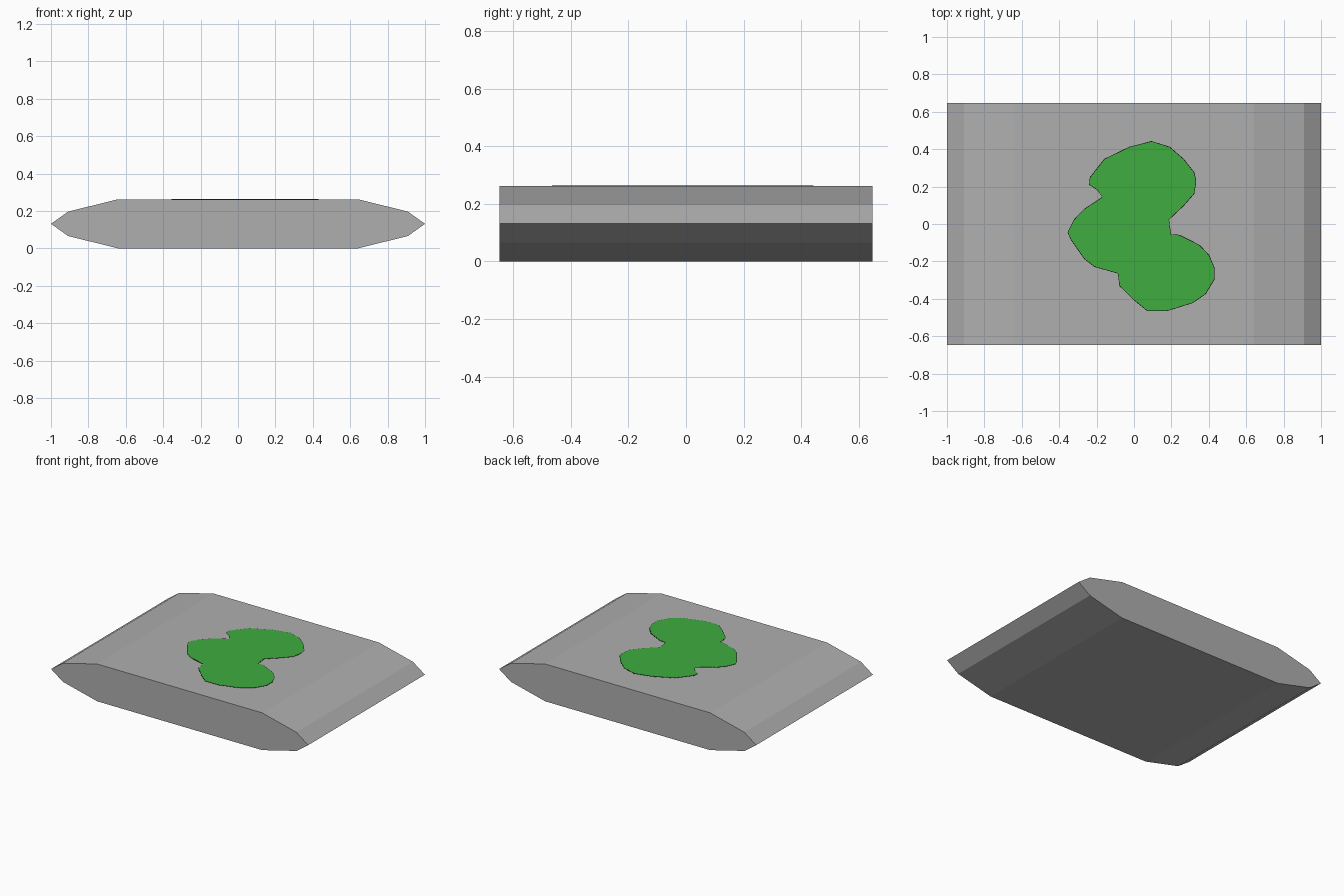
import bpy, bmesh
from mathutils import Vector

if "Cube" in bpy.data.objects:
    bpy.data.objects.remove(bpy.data.objects["Cube"])

DEPTH = 0.648   # half depth in y
TOP = 0.262     # height of the slab


def material(name, rgb):
    m = bpy.data.materials.new(name)
    m.diffuse_color = (*rgb, 1)
    m.use_nodes = True
    m.node_tree.nodes["Principled BSDF"].inputs["Base Color"].default_value = m.diffuse_color
    return m


def prism(name, base, offset, mat):
    """Extrude a closed polygon along an offset vector."""
    bm = bmesh.new()
    face = bm.faces.new([bm.verts.new(p) for p in base])
    res = bmesh.ops.extrude_face_region(bm, geom=[face], use_keep_orig=True)
    moved = [v for v in res["geom"] if isinstance(v, bmesh.types.BMVert)]
    bmesh.ops.translate(bm, vec=offset, verts=moved)
    bmesh.ops.recalc_face_normals(bm, faces=bm.faces)
    mesh = bpy.data.meshes.new(name)
    bm.to_mesh(mesh)
    bm.free()
    mesh.materials.append(mat)
    obj = bpy.data.objects.new(name, mesh)
    bpy.context.collection.objects.link(obj)
    return obj


def grow(points, d):
    """Push a clockwise outline outwards by d."""
    out = []
    for i, p in enumerate(points):
        t = (points[(i + 1) % len(points)] - points[i - 1]).normalized()
        out.append(p + Vector((-t.y, t.x)) * d)
    return out


grey = material("grey", (0.43, 0.43, 0.43))
green = material("green", (0.05, 0.42, 0.05))
black = material("black", (0.0, 0.0, 0.0))

# Slab: flattened ten-sided profile, mirrored in x and z
quarter = [(1.0, 0.0), (0.908, 0.0655), (0.642, 0.131)]
right = [(x, -z) for x, z in quarter[:0:-1]] + quarter
profile = right + [(-x, z) for x, z in right[::-1]]
prism("slab", [(x, -DEPTH, z + TOP / 2) for x, z in profile], (0, 2 * DEPTH, 0), grey)

# Blotch outline seen from above, clockwise
outline = [Vector(p) for p in [
    (0.094, 0.44), (0.19, 0.41), (0.265, 0.345), (0.32, 0.275), (0.33, 0.23),
    (0.32, 0.163), (0.265, 0.1), (0.185, 0.024), (0.195, -0.056), (0.243, -0.061),
    (0.35, -0.115), (0.4, -0.168), (0.427, -0.233), (0.427, -0.297), (0.382, -0.372),
    (0.313, -0.42), (0.174, -0.463), (0.072, -0.463), (0.0, -0.404), (-0.075, -0.33),
    (-0.085, -0.262), (-0.21, -0.227), (-0.265, -0.184), (-0.335, -0.083),
    (-0.352, -0.045), (-0.318, 0.024), (-0.265, 0.078), (-0.168, 0.142),
    (-0.195, 0.184), (-0.238, 0.211), (-0.233, 0.249), (-0.158, 0.345), (-0.024, 0.41)]]

# Thin painted plates: dark rim below, green blotch above
for name, d, h, mat in (("blotch_rim", 0.003, 0.001, black),
                        ("green_blotch", 0.0, 0.002, green)):
    prism(name, [(p.x, p.y, TOP - 0.001) for p in grow(outline, d)],
          (0, 0, h + 0.001), mat)
